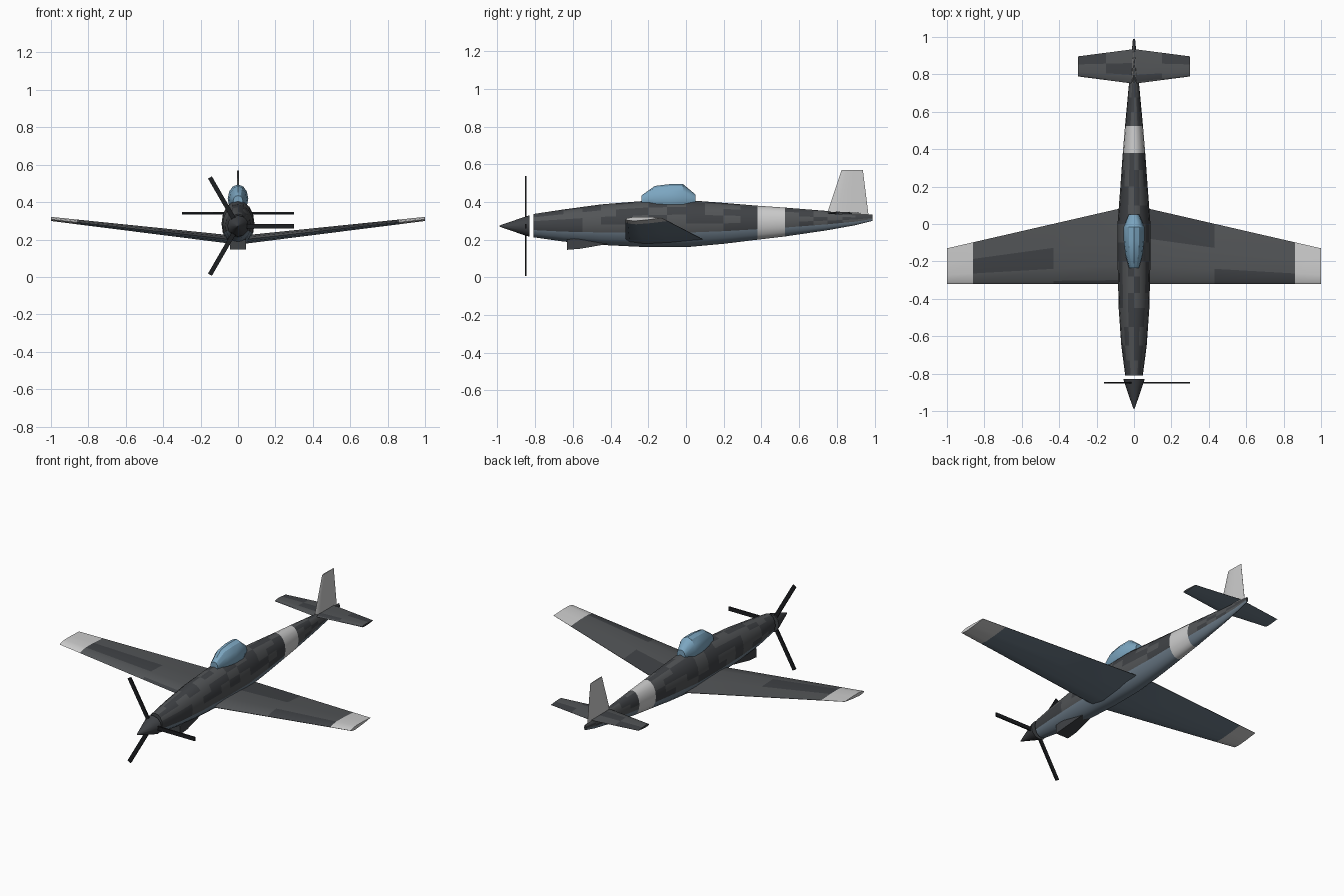
import bpy, bmesh, math, random
from mathutils import Matrix, Vector

if "Cube" in bpy.data.objects:
    bpy.data.objects.remove(bpy.data.objects["Cube"])

random.seed(4)


def material(name, rgb):
    m = bpy.data.materials.new(name)
    m.diffuse_color = (*rgb, 1)
    m.use_nodes = True
    m.node_tree.nodes["Principled BSDF"].inputs["Base Color"].default_value = m.diffuse_color
    return m


DARK, LIGHT, BELLY, WHITE, GLASS, BLACK = range(6)
MATS = [material("dark_grey", (0.05, 0.054, 0.06)),
        material("mid_grey", (0.085, 0.09, 0.095)),
        material("belly_blue_grey", (0.15, 0.2, 0.25)),
        material("pale_marking", (0.72, 0.72, 0.72)),
        material("canopy_blue", (0.2, 0.38, 0.53)),
        material("propeller_black", (0.012, 0.013, 0.015))]


def finish(name, bm, angle=40):
    bmesh.ops.recalc_face_normals(bm, faces=bm.faces)
    me = bpy.data.meshes.new(name)
    bm.to_mesh(me)
    bm.free()
    for m in MATS:
        me.materials.append(m)
    ob = bpy.data.objects.new(name, me)
    bpy.context.collection.objects.link(ob)
    bpy.ops.object.select_all(action='DESELECT')
    ob.select_set(True)
    bpy.context.view_layer.objects.active = ob
    bpy.ops.object.shade_smooth_by_angle(angle=math.radians(angle))
    return ob


def loft(name, rings, paint, angle=40):
    """Skin a list of rings; paint(segment, side) gives the material."""
    bm = bmesh.new()
    vs = [[bm.verts.new(p) for p in r] for r in rings]
    n = len(rings[0])
    for i in range(len(rings) - 1):
        for j in range(n):
            k = (j + 1) % n
            f = bm.faces.new((vs[i][j], vs[i][k], vs[i + 1][k], vs[i + 1][j]))
            f.material_index = paint(i, j)
    for r, i in ((vs[0], 0), (vs[-1], len(rings) - 2)):
        bm.faces.new(r).material_index = paint(i, 0)
    return finish(name, bm, angle)


def oval(y, hw, z0, z1, n=16):
    c, r = (z0 + z1) / 2, (z1 - z0) / 2
    return [(hw * math.cos(2 * math.pi * j / n), y,
             c + r * math.sin(2 * math.pi * j / n)) for j in range(n)]


# Fuselage: y, half width, bottom, top
KEYS = [(-0.81, 0.047, 0.213, 0.336), (-0.65, 0.068, 0.19, 0.36),
        (-0.45, 0.082, 0.172, 0.387), (-0.2, 0.088, 0.16, 0.407),
        (0, 0.088, 0.16, 0.41), (0.2, 0.073, 0.178, 0.395),
        (0.38, 0.06, 0.2, 0.38), (0.525, 0.048, 0.217, 0.37),
        (0.75, 0.027, 0.25, 0.352), (0.9, 0.014, 0.277, 0.337),
        (0.99, 0.006, 0.3, 0.332)]


def station(y):
    for a, b in zip(KEYS, KEYS[1:]):
        if y <= b[0]:
            t = (y - a[0]) / (b[0] - a[0])
            return oval(y, *[p + (q - p) * t for p, q in zip(a[1:], b[1:])])


YS = [-0.81, -0.73, -0.65, -0.55, -0.45, -0.37, -0.28, -0.2, -0.1, 0, 0.1,
      0.2, 0.29, 0.38, 0.525, 0.6, 0.675, 0.75, 0.83, 0.9, 0.99]
CAMO = [[random.choice((DARK, LIGHT)) for _ in range(16)] for _ in YS]


def fuselage_paint(i, j):
    if YS[i] == 0.38:
        return WHITE
    return BELLY if 8 < j < 15 else CAMO[i][j]


loft("fuselage", [station(y) for y in YS], fuselage_paint)

# Canopy
loft("canopy", [oval(y, w, 0.4 - h * 0.6, 0.4 + h, 12) for y, w, h in
                [(-0.235, 0.026, 0.035), (-0.165, 0.046, 0.085),
                 (-0.09, 0.055, 0.094), (-0.015, 0.055, 0.094),
                 (0.05, 0.028, 0.04)]], lambda i, j: GLASS, 30)

# Aerofoil section: chord fraction, thickness factor (upper then lower)
FOIL = [(0, 0), (0.05, 0.55), (0.25, 1), (0.6, 0.7), (1, 0.06),
        (1, -0.06), (0.6, -0.7), (0.25, -1), (0.05, -0.55)]


def foil(lead, trail, thick):
    lead, trail = Vector(lead), Vector(trail)
    return [lead.lerp(trail, u) + Vector(thick) * t for u, t in FOIL]


# Wing, one skin from tip to tip with dihedral
SPAN = [-1, -0.86, -0.43, 0, 0.43, 0.86, 1]


def wing_ring(x):
    a = abs(x)
    z = 0.196 + 0.116 * a
    return foil((x, -0.32, z - 0.004 * a), (x, 0.1 - 0.23 * a, z + 0.004 * a),
                (0, 0, 0.023 - 0.012 * a))


def wing_paint(i, j):
    if i in (0, 5):
        return WHITE
    if j > 4:
        return BELLY
    return DARK if (i, j) in ((4, 0), (4, 1), (1, 2), (2, 0), (3, 3)) else LIGHT


loft("wing", [wing_ring(x) for x in SPAN], wing_paint)

# Tailplane
loft("tailplane", [foil((x, 0.75 + 0.13 * abs(x), 0.341),
                        (x, 0.935 - 0.13 * abs(x), 0.341), (0, 0, 0.007))
                   for x in (-0.3, -0.15, 0, 0.15, 0.3)],
     lambda i, j: BELLY if j > 4 else (DARK if (i + j) % 3 == 0 else LIGHT))

# Tail fin
loft("tail_fin", [foil((0, 0.745, 0.33), (0, 0.968, 0.33), (0.011, 0, 0)),
                  foil((0, 0.825, 0.57), (0, 0.938, 0.57), (0.004, 0, 0))],
     lambda i, j: WHITE)

# Chin intake, wedge fading into the belly
loft("chin_intake", [[(-w, y, z0), (w, y, z0), (w, y, z1), (-w, y, z1)]
                     for y, w, z0, z1 in [(-0.63, 0.043, 0.146, 0.2),
                                          (-0.56, 0.043, 0.152, 0.21),
                                          (-0.42, 0.03, 0.176, 0.21)]],
     lambda i, j: DARK)

# Spinner
HUB = 0.272
loft("spinner", [oval(y, r, HUB - r, HUB + r, 12) for y, r in
                 [(-0.83, 0.057), (-0.87, 0.044), (-0.975, 0.008),
                  (-0.99, 0.002)]], lambda i, j: DARK, 30)

# Propeller: three flat blades
bm = bmesh.new()
for k in range(3):
    turn = (Matrix.Translation((0, -0.85, HUB))
            @ Matrix.Rotation(k * 2 * math.pi / 3, 4, 'Y')
            @ Matrix.Translation((0.15, 0, 0))
            @ Matrix.Diagonal((0.3, 0.008, 0.024, 1)))
    bmesh.ops.create_cube(bm, size=1, matrix=turn)
for f in bm.faces:
    f.material_index = BLACK
finish("propeller", bm)
